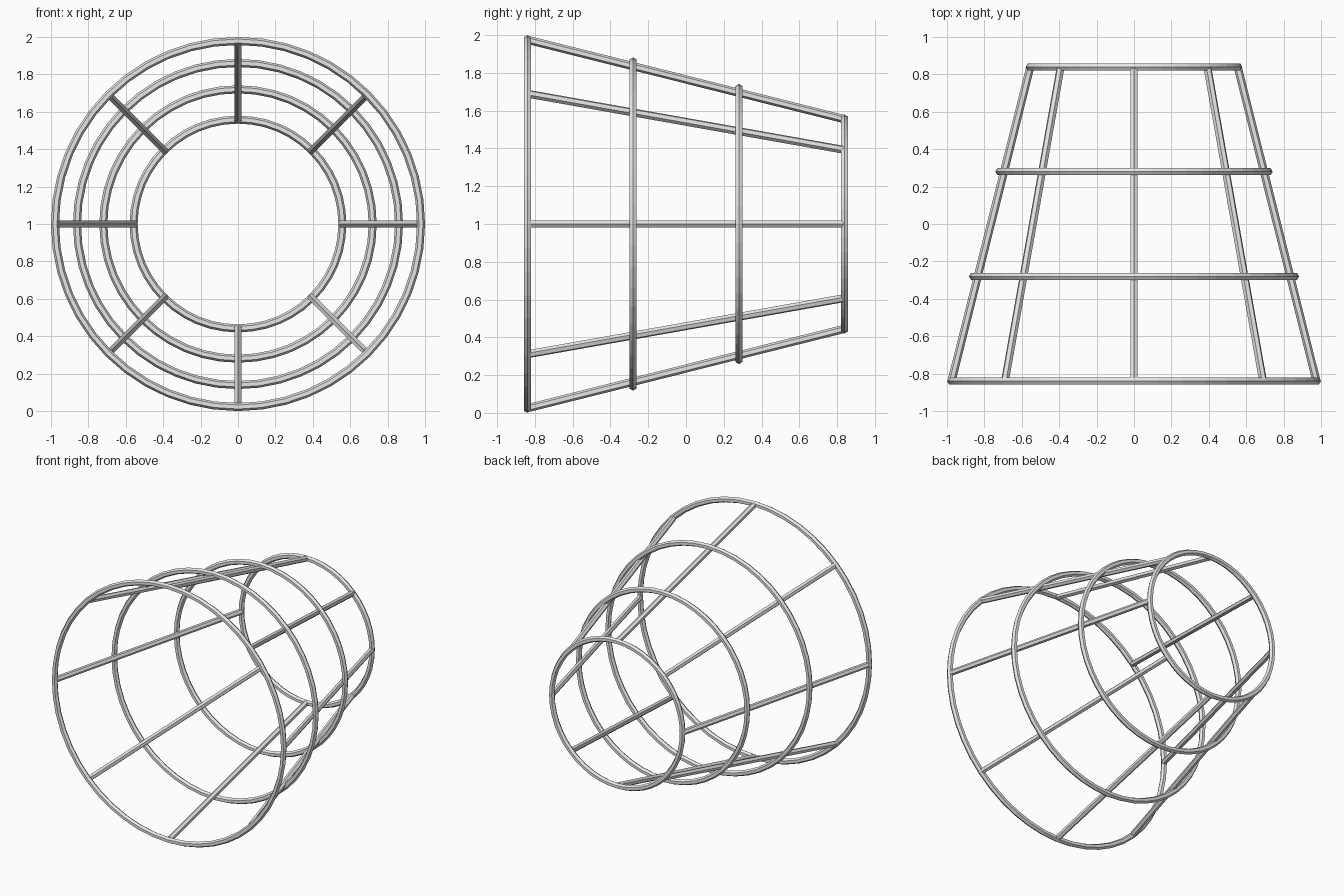
import bpy, math
from mathutils import Vector, Matrix

if "Cube" in bpy.data.objects:
    bpy.data.objects.remove(bpy.data.objects["Cube"])

TUBE = 0.0215      # tube radius, corner to corner
SIDES = 6          # hexagonal tubes with a corner pointing outward
STEPS = 48         # segments around each hoop
CENTRE_Z = 1.0

metal = bpy.data.materials.new("light grey metal")
metal.diffuse_color = (0.8, 0.8, 0.8, 1)
metal.use_nodes = True
metal.node_tree.nodes["Principled BSDF"].inputs["Base Color"].default_value = metal.diffuse_color


def ring(name, radius, y):
    # hoop lying in the xz plane
    bpy.ops.mesh.primitive_torus_add(
        major_radius=radius, minor_radius=TUBE,
        major_segments=STEPS, minor_segments=SIDES,
        location=(0, y, CENTRE_Z), rotation=(math.pi / 2, 0, 0))
    ob = bpy.context.object
    ob.name = name
    ob.data.materials.append(metal)


def bar(name, start, end, outward):
    # straight tube between two points, one corner facing outward
    d = end - start
    z = d.normalized()
    y = (outward - z * outward.dot(z)).normalized()
    x = y.cross(z)
    rot = Matrix((x, y, z)).transposed()
    bpy.ops.mesh.primitive_cylinder_add(
        vertices=SIDES, radius=TUBE, depth=d.length,
        location=(start + end) / 2, rotation=rot.to_euler())
    ob = bpy.context.object
    ob.name = name
    ob.data.materials.append(metal)


# four hoops, shrinking toward the back
for name, radius, y in (("front_hoop", 0.9785, -0.839),
                        ("front_middle_hoop", 0.861, -0.28),
                        ("back_middle_hoop", 0.72, 0.28),
                        ("back_hoop", 0.558, 0.839)):
    ring(name, radius, y)

# eight straight ribs joining the front and back hoops
for i in range(8):
    a = i * math.pi / 4
    out = Vector((math.cos(a), 0, math.sin(a)))
    bar(f"rib_{i + 1}",
        out * 0.973 + Vector((0, -0.83, CENTRE_Z)),
        out * 0.557 + Vector((0, 0.83, CENTRE_Z)), out)
